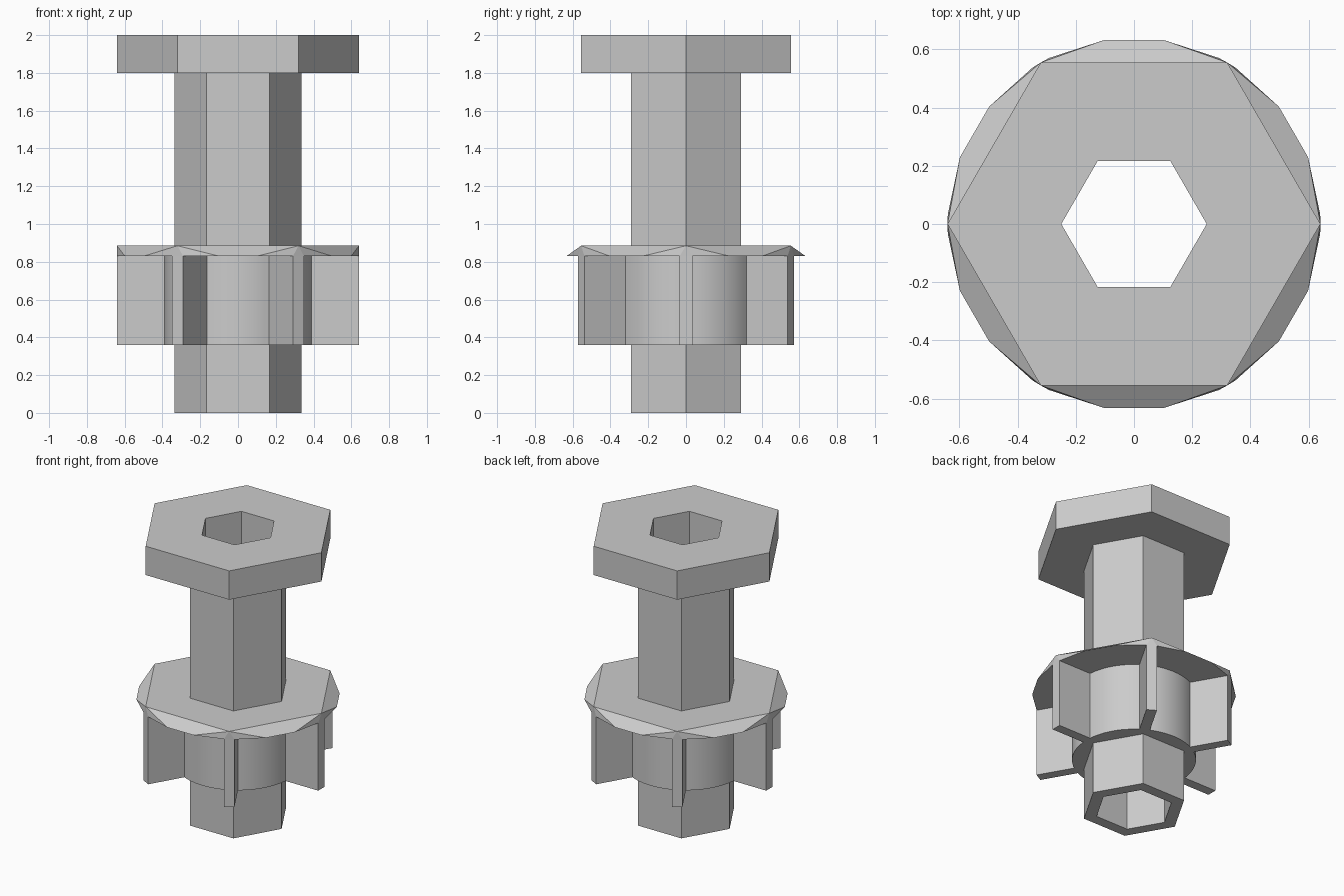
import bpy
import bmesh
from math import asin, cos, degrees, radians, sin

default = bpy.data.objects.get("Cube")
if default:
    bpy.data.objects.remove(default, do_unlink=True)

OUTER, SHAFT, BORE = 0.641, 0.335, 0.25
COLLAR, FIN_HALF = 0.39, 0.0335

# Single plain grey material
GREY = (0.6, 0.6, 0.6, 1)
grey = bpy.data.materials.new("light grey")
grey.use_nodes = True
grey.diffuse_color = GREY
grey.node_tree.nodes["Principled BSDF"].inputs["Base Color"].default_value = GREY


def polar(r, angle):
    return r * cos(radians(angle)), r * sin(radians(angle))


def hexagon(r):
    return [polar(r, 60 * k) for k in range(6)]


def ring(bm, points, z):
    return [bm.verts.new((x, y, z)) for x, y in points]


def wall(bm, low, high):
    n = len(low)
    for i in range(n):
        j = (i + 1) % n
        bm.faces.new((low[i], low[j], high[j], high[i]))


def cap(bm, outer, inner):
    """Flat face between an outline and the hole inside it."""
    edges = []
    for loop in (outer, inner):
        for a, b in zip(loop, loop[1:] + loop[:1]):
            edges.append(bm.edges.get((a, b)) or bm.edges.new((a, b)))
    bmesh.ops.triangle_fill(bm, edges=edges, use_beauty=True)


def finish(bm, name):
    bmesh.ops.recalc_face_normals(bm, faces=bm.faces)
    mesh = bpy.data.meshes.new(name)
    bm.to_mesh(mesh)
    bm.free()
    mesh.materials.append(grey)
    obj = bpy.data.objects.new(name, mesh)
    bpy.context.collection.objects.link(obj)
    return obj


def tube(name, outline, hole, z0, z1):
    bm = bmesh.new()
    out_low, out_high = ring(bm, outline, z0), ring(bm, outline, z1)
    in_low, in_high = ring(bm, hole, z0), ring(bm, hole, z1)
    wall(bm, out_low, out_high)
    wall(bm, in_low, in_high)
    cap(bm, out_low, in_low)
    cap(bm, out_high, in_high)
    return finish(bm, name)


# Hollow hexagonal shaft and head
tube("shaft", hexagon(SHAFT), hexagon(BORE), 0, 1.8)
tube("head", hexagon(OUTER), hexagon(BORE), 1.8, 2)

# Round collar with six radial fins, drawn as one outline
tip = degrees(asin(FIN_HALF / OUTER))
root = degrees(asin(FIN_HALF / COLLAR))
steps = 12
outline = []
for k in range(6):
    a = 60 * k
    outline += [polar(OUTER, a - tip), polar(OUTER, a + tip)]
    outline += [polar(COLLAR, a + root + (60 - 2 * root) * i / steps)
                for i in range(steps + 1)]
collar = tube("finned_collar", outline, hexagon(SHAFT), 0.36, 0.83)
bpy.ops.object.select_all(action='DESELECT')
collar.select_set(True)
bpy.context.view_layer.objects.active = collar
bpy.ops.object.shade_smooth_by_angle(angle=radians(30))

# Flange: hexagonal top, bevelled out to a many-sided lower rim
bm = bmesh.new()
top = ring(bm, hexagon(OUTER), 0.885)
rim = ring(bm, [polar(OUTER, 60 * k + a) for k in range(6)
                for a in (tip, 21, 39, 60 - tip)], 0.83)
for k in range(6):
    t0, t1 = top[k], top[(k + 1) % 6]
    a, b, c, d = rim[4 * k:4 * k + 4]
    following = rim[(4 * k + 4) % 24]
    for face in ((a, b, t0), (b, c, t1, t0), (c, d, t1), (d, following, t1)):
        bm.faces.new(face)
in_low, in_high = ring(bm, hexagon(SHAFT), 0.83), ring(bm, hexagon(SHAFT), 0.885)
wall(bm, in_low, in_high)
cap(bm, rim, in_low)
cap(bm, top, in_high)
finish(bm, "flange")
